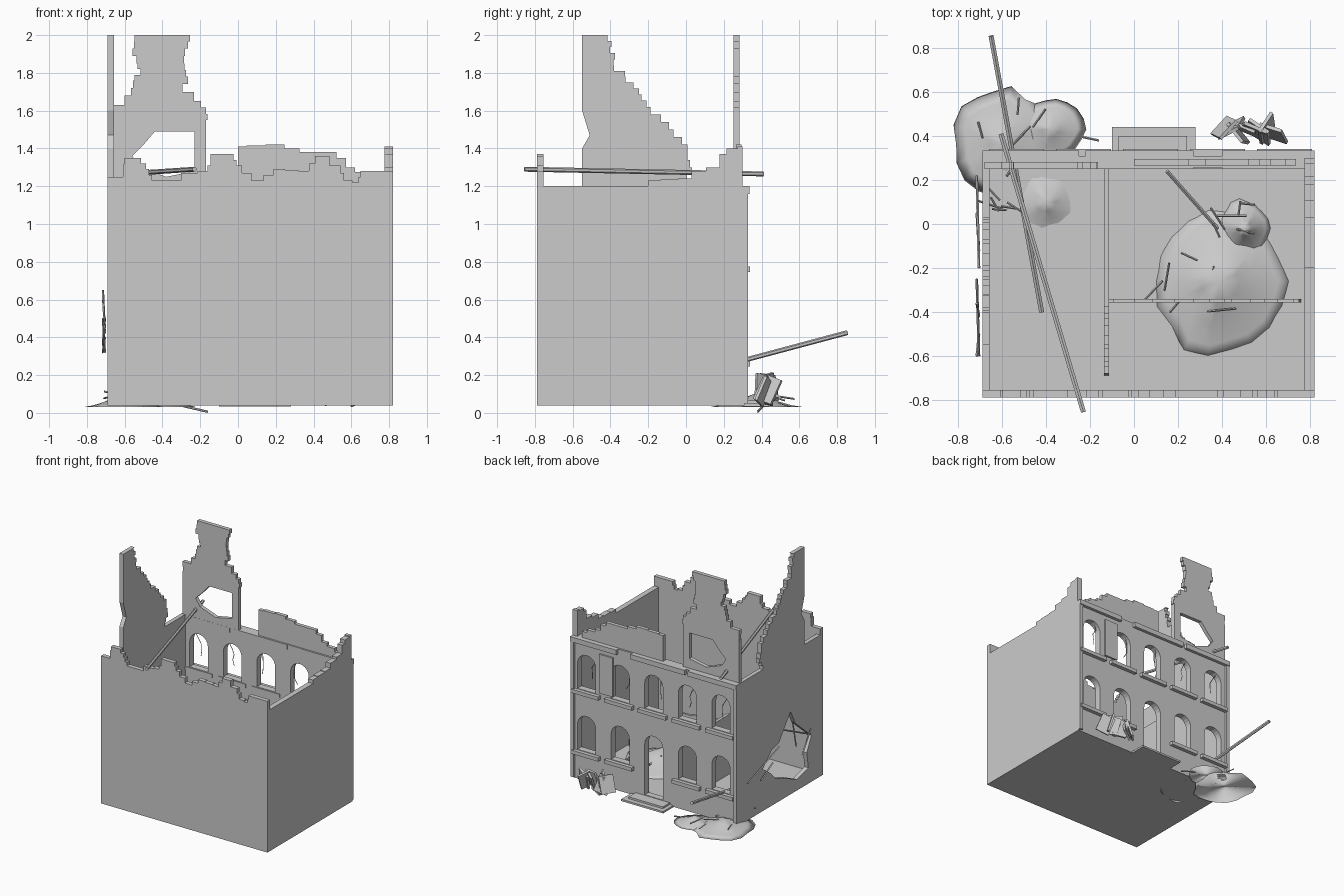
import bpy, bmesh, math, random
from mathutils import Vector

if "Cube" in bpy.data.objects:
    bpy.data.objects.remove(bpy.data.objects["Cube"])

random.seed(7)
stone = bpy.data.materials.new("grey_stone")
stone.diffuse_color = (0.6, 0.6, 0.6, 1)
stone.use_nodes = True
stone.node_tree.nodes["Principled BSDF"].inputs["Base Color"].default_value = stone.diffuse_color


def add_mesh(name, bm, smooth=False):
    bmesh.ops.remove_doubles(bm, verts=bm.verts, dist=0.0005)
    bmesh.ops.recalc_face_normals(bm, faces=bm.faces)
    for f in bm.faces:
        f.smooth = smooth
    me = bpy.data.meshes.new(name)
    bm.to_mesh(me)
    bm.free()
    me.materials.append(stone)
    ob = bpy.data.objects.new(name, me)
    bpy.context.collection.objects.link(ob)
    return ob


def panel(name, loops, axis, pos, thick):
    """Upright slab from an outline plus holes, facing the x or y axis."""
    cu = bpy.data.curves.new(name + "_profile", 'CURVE')
    cu.dimensions = '2D'
    cu.fill_mode = 'BOTH'
    cu.extrude = thick / 2
    for pts in loops:
        sp = cu.splines.new('POLY')
        sp.points.add(len(pts) - 1)
        for p, (u, v) in zip(sp.points, pts):
            p.co = (u, v, 0, 1)
        sp.use_cyclic_u = True
    tmp = bpy.data.objects.new(name + "_profile", cu)
    bpy.context.collection.objects.link(tmp)
    dg = bpy.context.evaluated_depsgraph_get()
    me = bpy.data.meshes.new_from_object(tmp.evaluated_get(dg))
    bm = bmesh.new()
    bm.from_mesh(me)
    for v in bm.verts:
        u, w, d = v.co
        v.co = (u, pos + d, w) if axis == 'y' else (pos + d, u, w)
    bpy.data.objects.remove(tmp)
    bpy.data.curves.remove(cu)
    bpy.data.meshes.remove(me)
    return add_mesh(name, bm)


def ragged(pts, jit=0.018):
    """Turn a polyline into broken brick steps."""
    out = [pts[0]]
    for (u0, v0), (u1, v1) in zip(pts, pts[1:]):
        n = max(1, round(max(abs(v1 - v0) / 0.035, abs(u1 - u0) / 0.09)))
        for k in range(n):
            a, b = k / n, (k + 1) / n
            u = u0 + (u1 - u0) * (a + b) / 2 + random.uniform(-jit, jit)
            out += [(u, v0 + (v1 - v0) * a), (u, v0 + (v1 - v0) * b)]
    return out + [pts[-1]]


def box(name, x0, x1, y0, y1, z0, z1):
    bm = bmesh.new()
    bmesh.ops.create_cube(bm, size=1)
    for v in bm.verts:
        v.co = ((x0 + x1) / 2 + v.co.x * (x1 - x0), (y0 + y1) / 2 + v.co.y * (y1 - y0),
                (z0 + z1) / 2 + v.co.z * (z1 - z0))
    return add_mesh(name, bm)


def rod(name, a, b, r, sides=6):
    a, b = Vector(a), Vector(b)
    bm = bmesh.new()
    bmesh.ops.create_cone(bm, cap_ends=True, segments=sides, radius1=r, radius2=r, depth=(b - a).length)
    q = (b - a).to_track_quat('Z', 'Y')
    for v in bm.verts:
        v.co = q @ v.co + (a + b) / 2
    return add_mesh(name, bm)


def mound(name, cx, cy, rx, ry, h, base):
    """Low irregular heap of rubble."""
    bm = bmesh.new()
    n, rings = 18, 4
    wob = [random.uniform(0.88, 1.05) for _ in range(n)]
    top = bm.verts.new((cx, cy, base + h))
    prev = None
    for j in range(1, rings + 1):
        t = j / rings
        ring = []
        for i in range(n):
            a = 2 * math.pi * i / n
            z = base + h * (1 - t) ** 1.3 * random.uniform(0.85, 1.1)
            ring.append(bm.verts.new((cx + rx * t * wob[i] * math.cos(a), cy + ry * t * wob[i] * math.sin(a), z)))
        for i in range(n):
            k = (i + 1) % n
            if prev:
                bm.faces.new((prev[i], ring[i], ring[k], prev[k]))
            else:
                bm.faces.new((top, ring[i], ring[k]))
        prev = ring
    bm.faces.new(prev[::-1])
    return add_mesh(name, bm, True)


def arch(cx, w, z0, z1):
    r, zs = w / 2, z1 - w / 2
    arc = [(cx + r * math.cos(math.pi * i / 10), zs + r * math.sin(math.pi * i / 10)) for i in range(11)]
    return [(cx - r, z0), (cx + r, z0)] + arc


# floor
box("floor", -0.69, 0.82, -0.79, 0.31, 0.04, 0.06)

# front wall with broken crest
crest = [(0.82, 1.28), (0.65, 1.28), (0.64, 1.22), (0.57, 1.23), (0.54, 1.31), (0.43, 1.36), (0.36, 1.28),
         (0.22, 1.29), (0.1, 1.23), (0.0, 1.31), (-0.04, 1.37), (-0.14, 1.37), (-0.16, 1.28), (-0.28, 1.27),
         (-0.32, 1.23), (-0.44, 1.23), (-0.48, 1.29), (-0.52, 1.35), (-0.6, 1.35), (-0.61, 1.25), (-0.69, 1.25)]
panel("front_wall", [[(-0.69, 0.04), (0.82, 0.04)] + ragged(crest, 0.006)], 'y', -0.772, 0.036)

# left wall with tall shard and blast hole
slope = [(0.0, 1.2), (0.03, 1.3), (0.0, 1.42), (-0.08, 1.5), (-0.2, 1.62), (-0.3, 1.75), (-0.38, 1.84), (-0.4, 2.0)]
blast = [(-0.01, 0.385), (-0.13, 0.5), (-0.22, 0.52), (-0.37, 0.72), (-0.43, 0.6), (-0.5, 0.54), (-0.64, 0.42),
         (-0.58, 0.3), (-0.6, 0.17), (-0.45, 0.13), (-0.3, 0.2), (-0.18, 0.24), (-0.1, 0.32)]
panel("left_wall", [[(-0.76, 0.04), (0.27, 0.04), (0.27, 1.2)] + ragged(slope)
                    + [(-0.55, 2.0), (-0.55, 1.6), (-0.51, 1.47), (-0.55, 1.4), (-0.55, 1.2), (-0.76, 1.2)],
                    blast], 'x', -0.673, 0.034)

# right wall and its leftover masonry
rim = [(0.3, 1.41), (0.24, 1.4), (0.18, 1.37), (0.17, 1.3), (0.05, 1.28), (0.0, 1.24), (-0.18, 1.23), (-0.22, 1.2)]
panel("right_wall", [[(-0.76, 0.04), (0.3, 0.04)] + ragged(rim, 0.008) + [(-0.76, 1.2)]], 'x', 0.798, 0.044)

# arcaded back wall: two rows of arches with a door in the middle
bays = [0.075 + 0.305 * i for i in range(-2, 3)]
holes = [arch(c, 0.165, 0.78, 1.07) for c in bays]
holes += [arch(c, 0.165, 0.07 if i == 2 else 0.28, 0.57) for i, c in enumerate(bays)]
panel("back_wall", [[(-0.69, 0.04), (0.82, 0.04), (0.82, 1.2), (-0.69, 1.2)]] + holes, 'y', 0.283, 0.054)

# ledges, cornice, corner strips, doorstep
for i, c in enumerate(bays):
    box("upper_sill", c - 0.125, c + 0.125, 0.25, 0.34, 0.745, 0.775)
    if i != 2:
        box("lower_sill", c - 0.125, c + 0.125, 0.25, 0.34, 0.245, 0.275)
for x0, x1 in ((-0.69, -0.25), (-0.22, 0.27), (0.4, 0.82)):
    box("cornice", x0, x1, 0.25, 0.335, 1.16, 1.2)
for x0 in (-0.69, 0.79):
    box("corner_strip", x0, x0 + 0.03, 0.305, 0.328, 0.05, 1.2)
box("doorstep", -0.1, 0.28, 0.3, 0.44, 0.035, 0.05)
box("doorstep_upper", -0.07, 0.24, 0.3, 0.4, 0.05, 0.065)
box("hanging_shutter", 0.44, 0.56, 0.312, 0.325, 0.8, 1.12)

# broken gable above the back wall
gable = [(-0.17, 1.2), (-0.17, 1.55), (-0.2, 1.65), (-0.28, 1.7), (-0.27, 1.78), (-0.31, 1.85), (-0.26, 1.93), (-0.26, 2.0)]
gable_left = [(-0.52, 2.0), (-0.56, 1.93), (-0.51, 1.85), (-0.54, 1.76), (-0.57, 1.68), (-0.66, 1.63), (-0.68, 1.55)]
opening = [(-0.23, 1.28), (-0.23, 1.49), (-0.44, 1.49), (-0.5, 1.42), (-0.56, 1.36), (-0.52, 1.3), (-0.38, 1.25)]
panel("gable_shard", [gable[:2] + ragged(gable[1:]) + ragged(gable_left) + [(-0.68, 1.2)], opening], 'y', 0.267, 0.032)

# broken parapet
parapet = [(0.75, 1.2), (0.72, 1.25), (0.58, 1.3), (0.55, 1.35), (0.5, 1.38), (0.36, 1.38), (0.2, 1.42), (0.0, 1.41)]
panel("broken_parapet", [ragged(parapet, 0.008) + [(0.0, 1.2)]], 'y', 0.28, 0.03)

# interior partitions
panel("long_partition", [[(-0.69, 0.05), (0.26, 0.05), (0.26, 0.55)]
                         + ragged([(-0.35, 0.55), (-0.68, 0.2)])], 'x', -0.125, 0.024)
panel("cross_partition", [[(-0.12, 0.05), (0.76, 0.05)]
                          + ragged([(0.75, 0.2), (0.3, 0.45), (-0.12, 0.5)])], 'y', -0.35, 0.016)

# rubble heaps
mound("inner_heap", 0.39, -0.26, 0.36, 0.4, 0.13, 0.05)
mound("inner_heap_crest", 0.5, -0.02, 0.13, 0.15, 0.14, 0.05)
mound("outer_heap", -0.6, 0.36, 0.23, 0.26, 0.07, 0.03)
mound("outer_heap_side", -0.38, 0.43, 0.16, 0.15, 0.06, 0.03)
mound("corner_heap", -0.4, 0.1, 0.18, 0.18, 0.08, 0.04)

# fallen poles
rod("leaning_pole", (-0.65, 0.855, 0.425), (-0.42, -0.4, 0.09), 0.013)
rod("roof_pole", (-0.605, 0.41, 1.265), (-0.23, -0.855, 1.29), 0.013)
rod("inner_pole", (0.15, 0.24, 0.3), (0.38, -0.02, 0.12), 0.01)
rod("low_shard", (-0.35, 0.42, 0.05), (-0.16, 0.38, 0.006), 0.006)

# heap of tilted slabs by the back wall
for i in range(8):
    x = 0.41 + 0.032 * i
    y = 0.41 + random.uniform(-0.02, 0.03)
    ob = box("fallen_slab", -0.055, 0.055, -0.008, 0.008, -0.07, 0.07)
    ob.location = (x, y, 0.12 + random.uniform(-0.01, 0.02))
    ob.rotation_euler = (random.uniform(-0.5, 0.5), random.uniform(-0.4, 0.4), random.uniform(-1, 1))

# bent reinforcing bars along the blast hole
for y0, z0, y1, z1 in ((0.22, 0.36, -0.2, 0.5), (0.05, 0.32, -0.12, 0.4), (-0.25, 0.62, -0.6, 0.45),
                       (-0.36, 0.65, -0.42, 0.42), (-0.6, 0.5, -0.5, 0.32)):
    rod("bent_bar", (-0.715, y0, z0), (-0.705, y1, z1), 0.006, 4)

# loose sticks on the heaps
for cx, cy, r, z in ((0.25, -0.2, 0.2, 0.14), (0.45, 0.02, 0.1, 0.17), (-0.57, 0.42, 0.15, 0.08), (-0.6, 0.1, 0.06, 0.1)):
    for i in range(6):
        p = Vector((cx + random.uniform(-r, r), cy + random.uniform(-r, r), z))
        a = random.uniform(0, math.pi)
        d = Vector((math.cos(a), math.sin(a), random.uniform(-0.3, 0.3))) * random.uniform(0.03, 0.07)
        rod("loose_stick", p - d, p + d, 0.005, 4)

# rags of wire hanging in the arches
for c in bays:
    x, z = c - 0.05, 1.06
    for i in range(4):
        nx, nz = x + random.uniform(-0.015, 0.03), z - 0.045
        rod("hanging_wire", (x, 0.285, z), (nx, 0.285, nz), 0.003, 4)
        x, z = nx, nz
